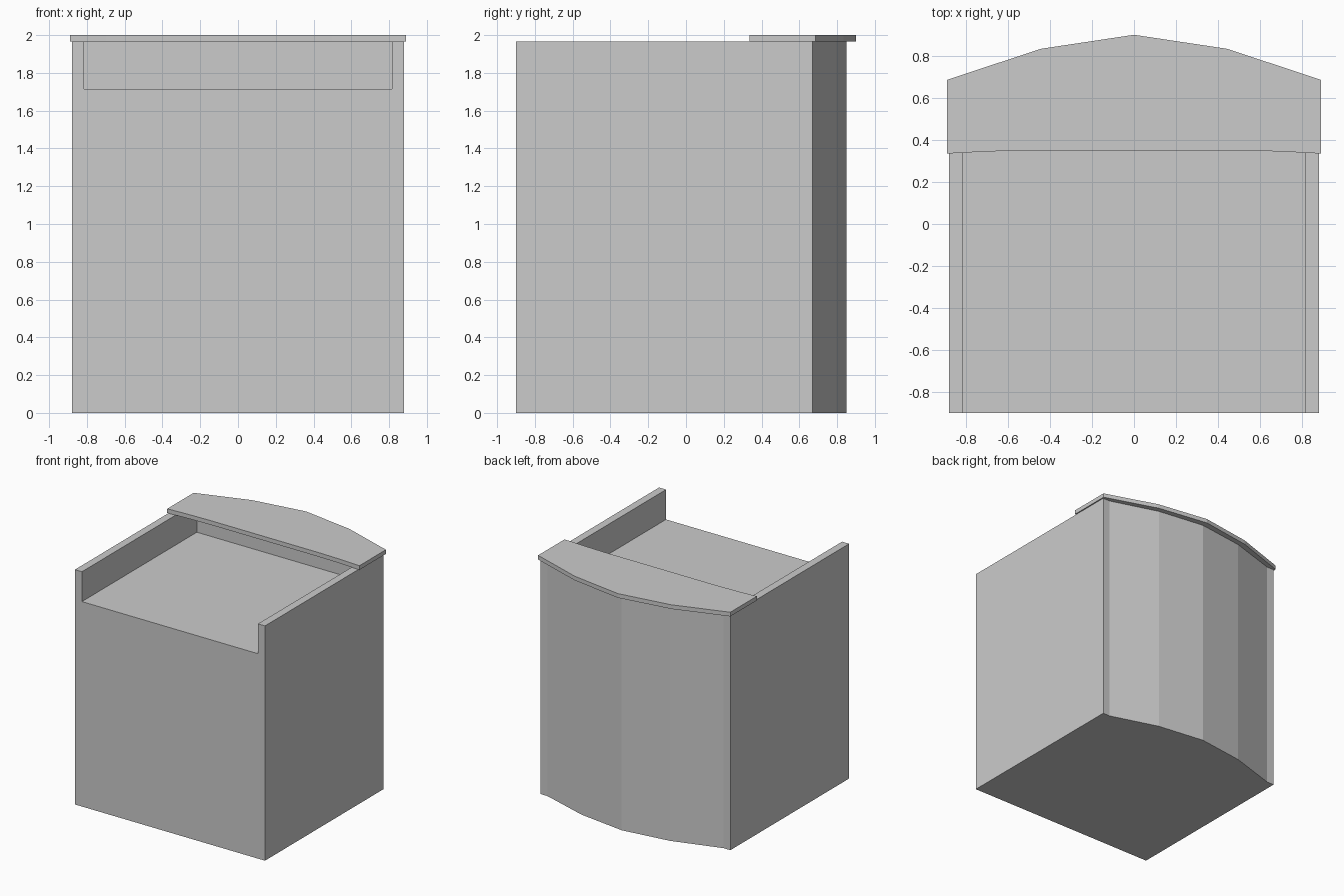
import bpy
import bmesh

cube = bpy.data.objects.get("Cube")
if cube:
    bpy.data.objects.remove(cube, do_unlink=True)

grey = bpy.data.materials.new("plain grey")
grey.use_nodes = True
COLOR = (0.6, 0.6, 0.6, 1)
grey.diffuse_color = COLOR
grey.node_tree.nodes["Principled BSDF"].inputs["Base Color"].default_value = COLOR


def mirrored(half):
    """Complete a right-hand outline, running front to back, with its left-right mirror."""
    return half + [(-x, y) for x, y in reversed(half) if x > 0]


def prism(name, outline, z0, z1):
    """Extrude a plan outline into a flat-sided solid."""
    bm = bmesh.new()
    base = bm.faces.new([bm.verts.new((x, y, z0)) for x, y in outline])
    top = bmesh.ops.extrude_face_region(bm, geom=[base])["geom"]
    verts = [v for v in top if isinstance(v, bmesh.types.BMVert)]
    bmesh.ops.translate(bm, verts=verts, vec=(0, 0, z1 - z0))
    bmesh.ops.recalc_face_normals(bm, faces=bm.faces)
    mesh = bpy.data.meshes.new(name)
    bm.to_mesh(mesh)
    bm.free()
    mesh.materials.append(grey)
    obj = bpy.data.objects.new(name, mesh)
    bpy.context.collection.objects.link(obj)
    return obj


FRONT, SIDE, INNER = -0.9, 0.88, 0.815
FLOOR, RIM, TOP = 1.715, 1.965, 2.0

# Cabinet body with a bowed back
body = prism("cabinet_body", mirrored([
    (SIDE, FRONT), (SIDE, 0.67), (INNER, 0.67), (0.41, 0.795), (0, 0.85)]), 0, RIM)

# Recess open at the top and front, leaving side and back walls
cutter = prism("recess_cutter", mirrored([(INNER, FRONT - 0.1), (INNER, 0.62)]), FLOOR, RIM + 0.1)
cutter.hide_render = True
cutter.hide_viewport = True
recess = body.modifiers.new("recess", "BOOLEAN")
recess.operation = "DIFFERENCE"
recess.solver = "EXACT"
recess.object = cutter

# Thin counter top overhanging the back
prism("counter_top", mirrored([
    (0.5, 0.35), (0.7, 0.345), (0.89, 0.335), (0.89, 0.685), (0.445, 0.833), (0, 0.9)]), RIM, TOP)
